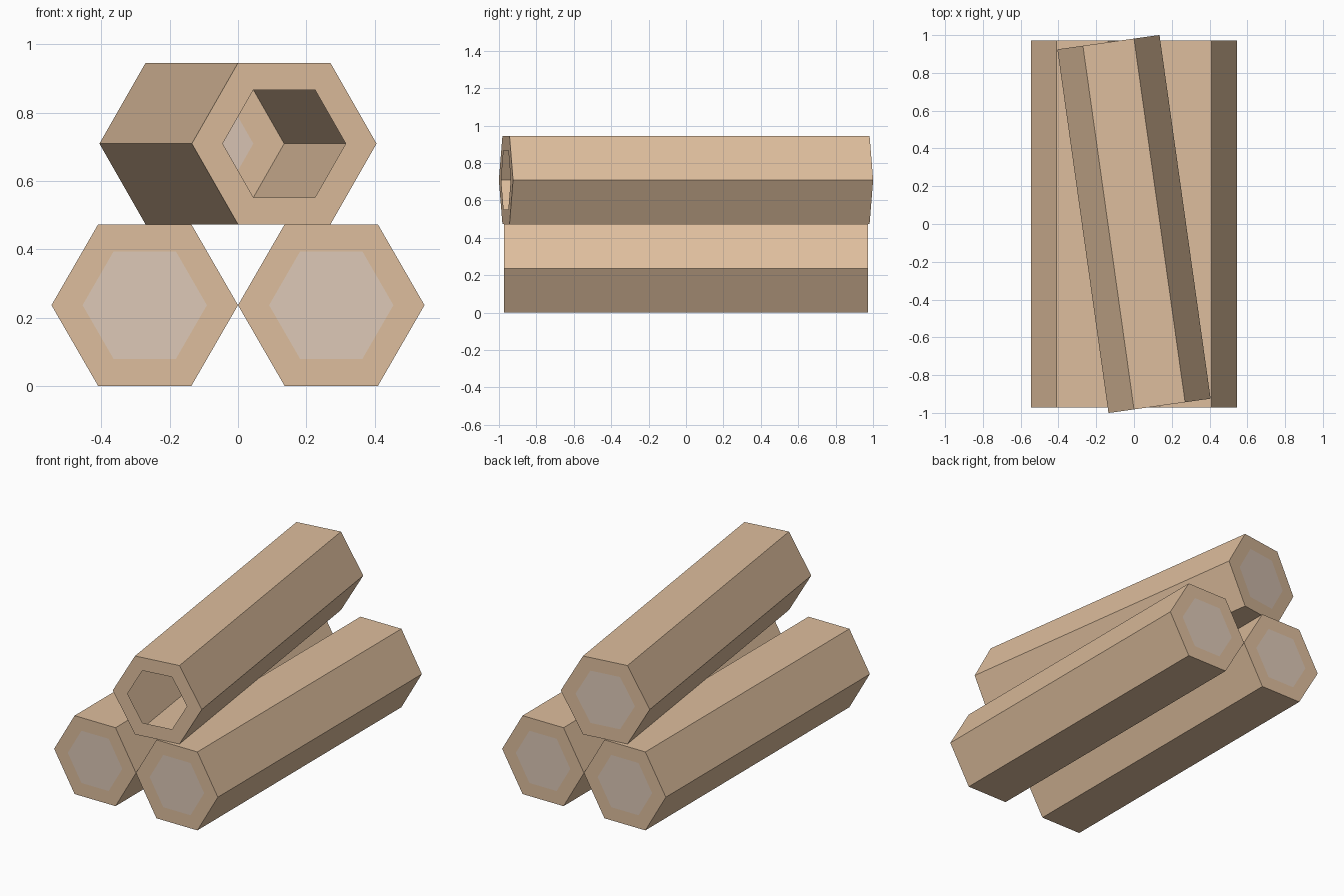
import bpy, bmesh, math

if "Cube" in bpy.data.objects:
    bpy.data.objects.remove(bpy.data.objects["Cube"])

R = 0.273                    # hexagon corner radius
CORE = R * 2 / 3             # radius of the inset core
HALF = 0.972                 # half length
APO = R * math.cos(math.pi / 6)


def material(name, rgb):
    m = bpy.data.materials.new(name)
    m.diffuse_color = (*rgb, 1)
    m.use_nodes = True
    m.node_tree.nodes["Principled BSDF"].inputs["Base Color"].default_value = m.diffuse_color
    return m


WOOD = material("tan_wood", (0.73, 0.515, 0.337))
PALE = material("pale_core", (0.723, 0.578, 0.474))


def log(name, x, z, turn=0.0, open_front=False):
    """Hexagonal shell along y with an inset core on each end."""
    bm = bmesh.new()

    def ring(radius, y):
        return [bm.verts.new((radius * math.cos(math.radians(60 * i)), y,
                              radius * math.sin(math.radians(60 * i)))) for i in range(6)]

    ends = {y: (ring(R, y), ring(CORE, y)) for y in (-HALF, HALF)}
    front, back = ends[-HALF][0], ends[HALF][0]
    for i in range(6):
        j = (i + 1) % 6
        # long side
        bm.faces.new((front[i], back[i], back[j], front[j]))
        # end rims
        for y, (outer, inner) in ends.items():
            quad = (outer[i], outer[j], inner[j], inner[i])
            bm.faces.new(quad if y < 0 else quad[::-1])
    # end cores
    for y, (outer, inner) in ends.items():
        if not (open_front and y < 0):
            bm.faces.new(inner if y < 0 else inner[::-1]).material_index = 1

    me = bpy.data.meshes.new(name)
    bm.to_mesh(me)
    bm.free()
    me.materials.append(WOOD)
    me.materials.append(PALE)
    ob = bpy.data.objects.new(name, me)
    ob.location = (x, 0, z)
    ob.rotation_euler.z = math.radians(turn)
    bpy.context.collection.objects.link(ob)


# two logs side by side, a hollow one laid slightly askew on top
log("left_log", -R, APO)
log("right_log", R, APO)
log("top_log", 0, APO * 3, turn=8, open_front=True)
